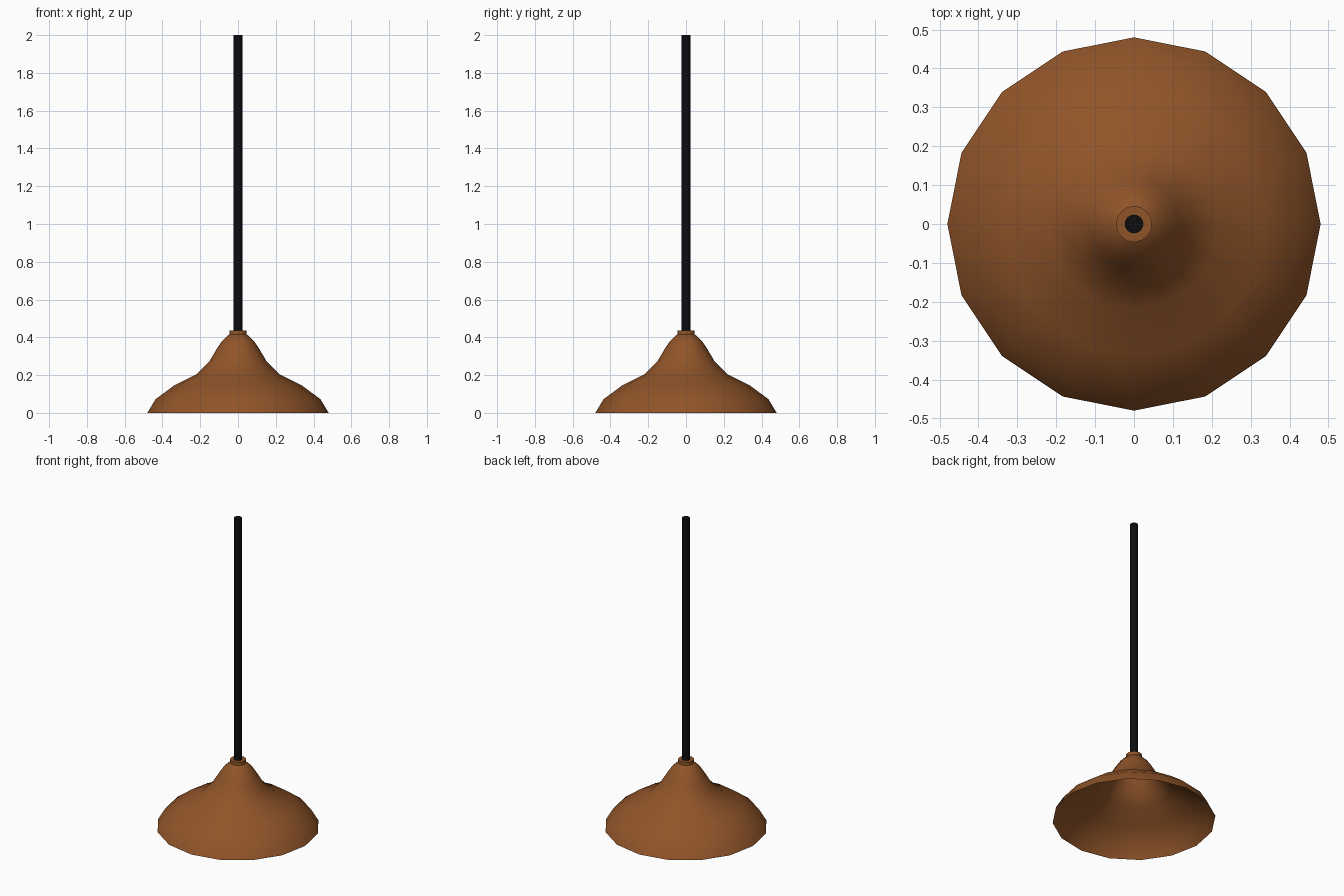
import bpy, bmesh
from math import cos, sin, pi, radians

if "Cube" in bpy.data.objects:
    bpy.data.objects.remove(bpy.data.objects["Cube"])


def material(name, rgb):
    m = bpy.data.materials.new(name)
    m.diffuse_color = (*rgb, 1)
    m.use_nodes = True
    m.node_tree.nodes["Principled BSDF"].inputs["Base Color"].default_value = m.diffuse_color
    return m


def lathe(name, profile, sides, mat, angle):
    """Revolve (radius, z) points around z; radius 0 closes with a cap."""
    bm = bmesh.new()
    rings = []
    for r, z in profile:
        if r == 0:
            rings.append([bm.verts.new((0, 0, z))] * sides)
        else:
            rings.append([bm.verts.new((r * cos(2 * pi * i / sides), r * sin(2 * pi * i / sides), z))
                          for i in range(sides)])
    for a, b in zip(rings, rings[1:]):
        for i in range(sides):
            j = (i + 1) % sides
            quad = [a[i], a[j], b[j], b[i]]
            bm.faces.new(list(dict.fromkeys(quad)))
    me = bpy.data.meshes.new(name)
    bm.to_mesh(me)
    bm.free()
    me.materials.append(mat)
    ob = bpy.data.objects.new(name, me)
    bpy.context.collection.objects.link(ob)
    bpy.ops.object.select_all(action='DESELECT')
    ob.select_set(True)
    bpy.context.view_layer.objects.active = ob
    bpy.ops.object.shade_smooth_by_angle(angle=radians(angle))
    return ob


copper = material("copper", (0.28, 0.09, 0.022))
black = material("black", (0.004, 0.004, 0.005))

# Open bell-shaped shade, 16 sides
lathe("lamp_shade", [(0.48, 0), (0.437, 0.072), (0.336, 0.147), (0.22, 0.205),
                     (0.153, 0.27), (0.116, 0.333), (0.085, 0.38), (0.05, 0.413), (0.04, 0.418)],
      16, copper, 60)

# Small collar where the cord enters
lathe("collar", [(0, 0.415), (0.046, 0.415), (0.046, 0.436), (0, 0.436)], 32, copper, 40)

# Hanging cord
lathe("cord", [(0, 0.43), (0.024, 0.43), (0.024, 2.0), (0, 2.0)], 16, black, 40)
